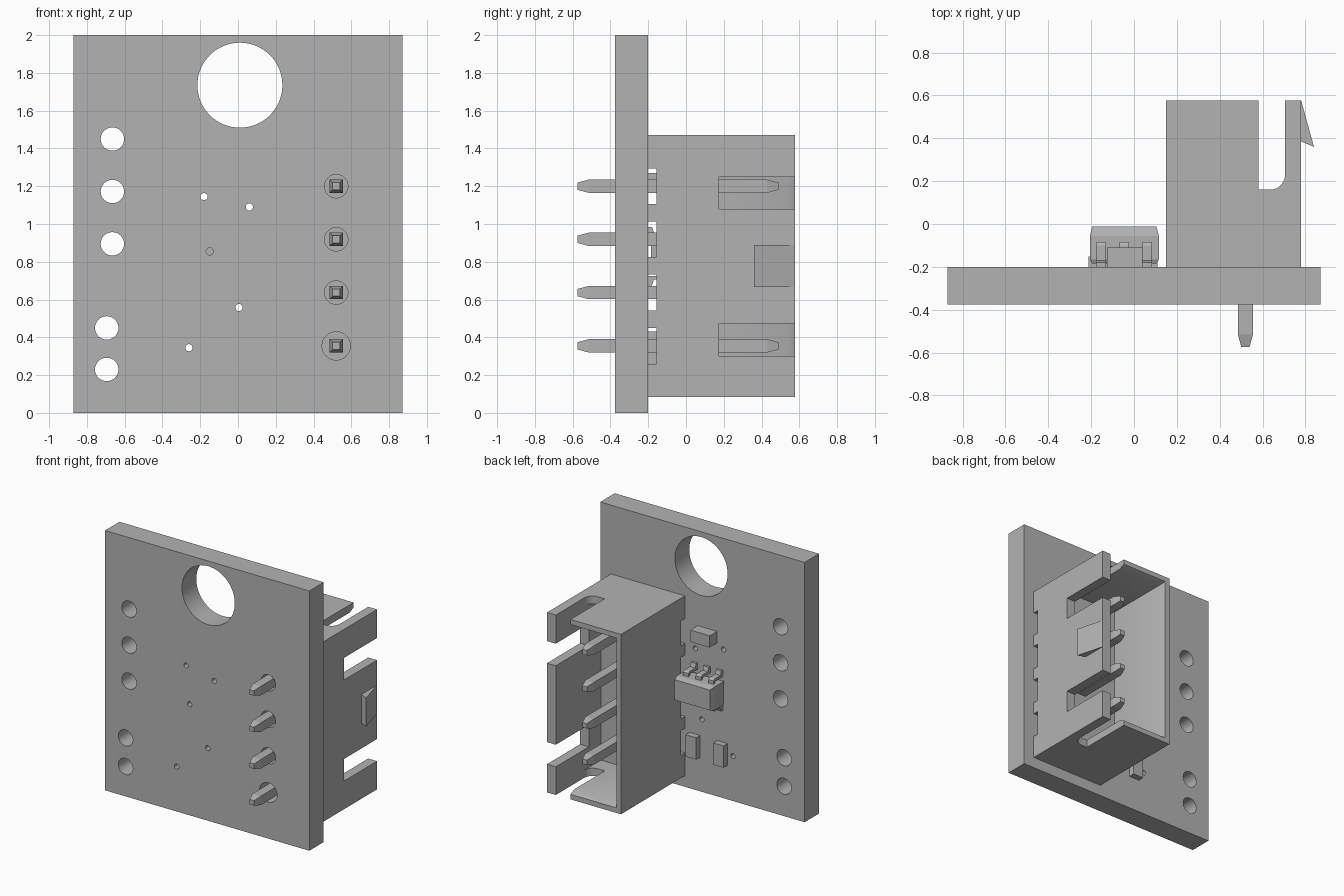
import bpy
import bmesh
import math

if "Cube" in bpy.data.objects:
    bpy.data.objects.remove(bpy.data.objects["Cube"])

grey = bpy.data.materials.new("plain_grey")
grey.use_nodes = True
grey.diffuse_color = (0.45, 0.45, 0.45, 1)
grey.node_tree.nodes["Principled BSDF"].inputs["Base Color"].default_value = grey.diffuse_color


def skin(name, rings):
    """Closed solid through rings of equal point count."""
    bm = bmesh.new()
    loops = [[bm.verts.new(p) for p in ring] for ring in rings]
    n = len(loops[0])
    for a, b in zip(loops, loops[1:]):
        for i in range(n):
            j = (i + 1) % n
            bm.faces.new((a[i], a[j], b[j], b[i]))
    bm.faces.new(loops[0])
    bm.faces.new(loops[-1])
    bmesh.ops.recalc_face_normals(bm, faces=bm.faces)
    mesh = bpy.data.meshes.new(name)
    bm.to_mesh(mesh)
    bm.free()
    mesh.materials.append(grey)
    ob = bpy.data.objects.new(name, mesh)
    bpy.context.collection.objects.link(ob)
    return ob


def loft(name, *sections):
    """Rectangular sections (y, x0, x1, z0, z1) stacked along y."""
    return skin(name, [[(x0, y, z0), (x1, y, z0), (x1, y, z1), (x0, y, z1)]
                       for y, x0, x1, z0, z1 in sections])


def box(name, x0, x1, y0, y1, z0, z1):
    return loft(name, (y0, x0, x1, z0, z1), (y1, x0, x1, z0, z1))


def rod(x, z, r, y0, y1, sides=48):
    turn = [2 * math.pi * i / sides for i in range(sides)]
    return skin("hole_cutter", [[(x + r * math.cos(t), y, z + r * math.sin(t)) for t in turn]
                                for y in (y0, y1)])


def carve(ob, cutters):
    for c in cutters:
        mod = ob.modifiers.new("cut", 'BOOLEAN')
        mod.operation, mod.solver, mod.object = 'DIFFERENCE', 'EXACT', c
    graph = bpy.context.evaluated_depsgraph_get()
    mesh = bpy.data.meshes.new_from_object(ob.evaluated_get(graph))
    ob.modifiers.clear()
    ob.data = mesh
    for c in cutters:
        bpy.data.objects.remove(c)
    bpy.ops.object.select_all(action='DESELECT')
    ob.select_set(True)
    bpy.context.view_layer.objects.active = ob
    bpy.ops.object.shade_smooth_by_angle(angle=math.radians(30))


BACK = -0.2
PIN_X = 0.52
PIN_Z = [0.355, 0.637, 0.919, 1.2]

# Circuit board with mounting hole, wire holes, pin holes and vias
board = box("circuit_board", -0.87, 0.87, -0.375, BACK, 0, 2)
holes = [(0.01, 1.735, 0.225)]
holes += [(-0.665, z, 0.062) for z in (0.895, 1.172, 1.45)]
holes += [(-0.695, z, 0.062) for z in (0.23, 0.45)]
holes += [(PIN_X, z, 0.075 if z == PIN_Z[0] else 0.062) for z in PIN_Z]
holes += [(x, z, 0.019) for x, z in
          ((-0.18, 1.145), (0.06, 1.09), (-0.15, 0.855), (0.005, 0.558), (-0.26, 0.345))]
carve(board, [rod(x, z, r, -0.5, -0.1, 64 if r > 0.2 else 32) for x, z, r in holes])

# Connector housing: open box with relieved feet, side slots and end notches
housing = box("connector_housing", 0.15, 0.78, BACK, 0.577, 0.085, 1.47)
cavity = loft("cavity_cutter", (0.03, 0.21, 0.705, 0.145, 1.41),
              (0.53, 0.21, 0.705, 0.145, 1.41), (0.62, 0.17, 0.705, 0.105, 1.45))
feet = [box("foot_cutter", 0, 1, -0.3, -0.155, z - 0.095, z + 0.095) for z in PIN_Z]
slots = [box("slot_cutter", 0.65, 0.9, 0.175, 0.7, z, z + 0.17) for z in (0.302, 1.08)]
R = 0.07
arc = [(0.705 - R + R * math.sin(t), 0.16 + R - R * math.cos(t))
       for t in [math.pi / 2 * i / 8 for i in range(9)]]
outline = [(0.58, 0.7), (0.58, 0.16)] + arc + [(0.705, 0.7)]
notch = skin("notch_cutter", [[(x, y, z) for x, y in outline] for z in (0, 1.6)])
carve(housing, [cavity, notch] + feet + slots)

# Latch wedge on the outer wall
wedge = [(0.775, 0.577), (0.78, 0.577), (0.84, 0.36), (0.775, 0.388)]
skin("latch_wedge", [[(x, y, z) for x, y in wedge] for z in (0.667, 0.888)])

# Square pins with tapered ends
for i, z in enumerate(PIN_Z):
    loft("connector_pin_%d" % (i + 1),
         *[(y, PIN_X - h, PIN_X + h, z - h, z + h) for y, h in
           ((-0.575, 0.019), (-0.515, 0.035), (0.43, 0.035), (0.49, 0.019))])

# Small six-lead chip: body tapers away from its mid plane
CX, CZ = -0.045, 0.83


def slab(y, w, h):
    return (y, CX - w, CX + w, CZ - h, CZ + h)


loft("chip_body", slab(-0.185, 0.15, 0.08), slab(-0.165, 0.161, 0.09),
     slab(-0.055, 0.161, 0.09), slab(-0.012, 0.15, 0.078))

# Gull-wing leads, mirrored above and below the chip
lead = [(0.07, -0.085), (0.115, -0.085), (0.125, -0.1), (0.125, -0.17), (0.155, -0.18),
        (0.155, BACK), (0.105, BACK), (0.105, -0.107), (0.07, -0.107)]
for side in (-1, 1):
    for i in (-1, 0, 1):
        x = CX + i * 0.107
        skin("chip_lead", [[(x + dx, y, CZ + side * d) for d, y in lead]
                           for dx in (-0.022, 0.022)])

# Passive components
box("upper_capacitor", -0.125, 0.04, BACK, -0.11, 1.18, 1.27)
box("lower_resistor_left", 0.02, 0.11, BACK, -0.152, 0.262, 0.43)
box("lower_resistor_right", -0.213, -0.125, BACK, -0.152, 0.262, 0.43)
